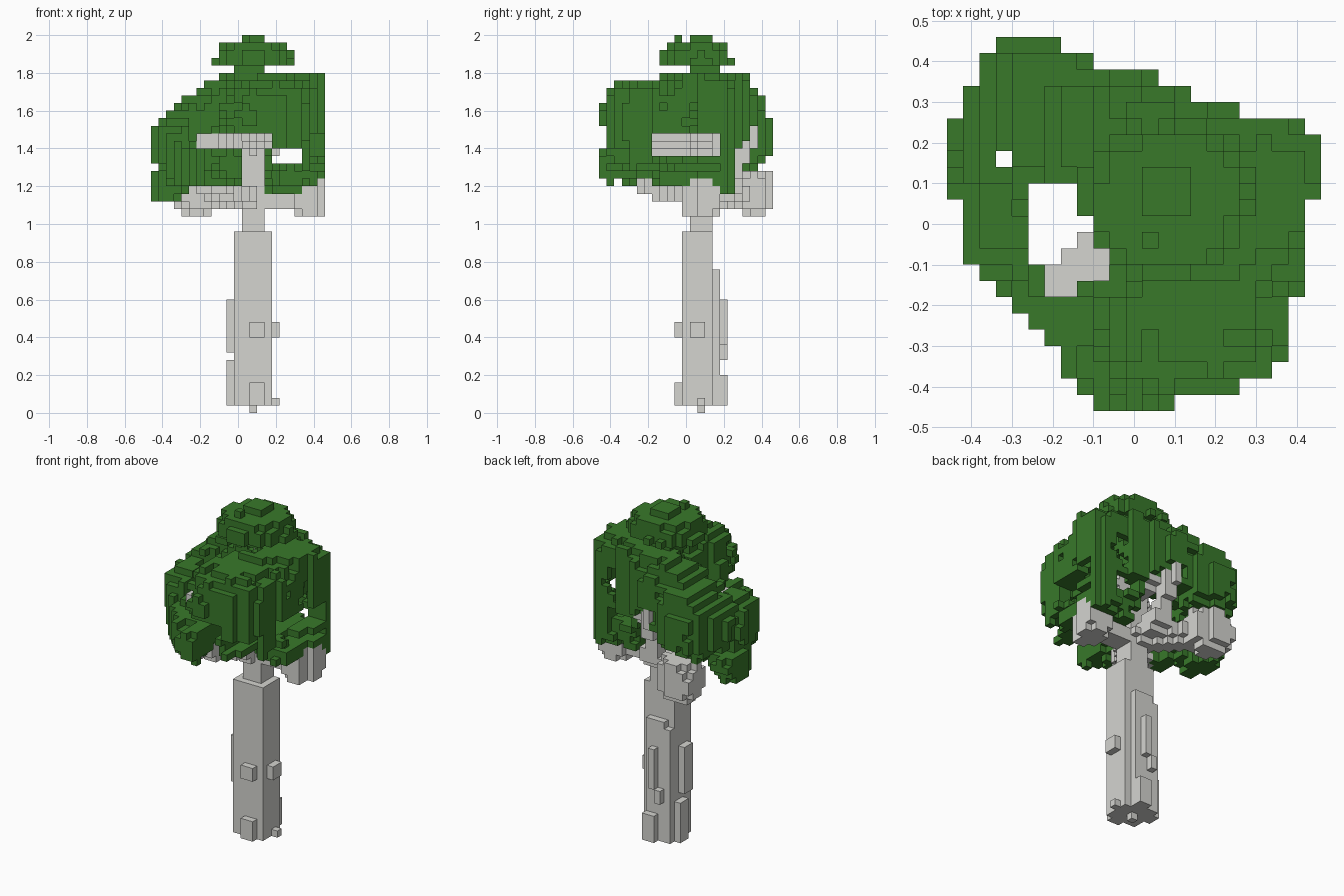
import bpy
import bmesh
import random
from mathutils import Vector

random.seed(4)
V = 0.04           # block size
NXY, NZ = 23, 50   # blocks across and up

if "Cube" in bpy.data.objects:
    bpy.data.objects.remove(bpy.data.objects["Cube"])


def material(name, rgb):
    m = bpy.data.materials.new(name)
    m.use_nodes = True
    m.diffuse_color = (*rgb, 1)
    m.node_tree.nodes["Principled BSDF"].inputs["Base Color"].default_value = (*rgb, 1)
    return m


bark = material("pale grey bark", (0.66, 0.66, 0.63))
leaf = material("leaf green", (0.04, 0.19, 0.023))

CELLS = {(i, j, k): Vector(((i - 11) * V, (j - 11) * V, (k + 0.5) * V))
         for i in range(NXY) for j in range(NXY) for k in range(NZ)}


def box(x0, x1, y0, y1, z0, z1):
    return {c for c, p in CELLS.items()
            if x0 < p.x < x1 and y0 < p.y < y1 and z0 < p.z < z1}


def blob(centre, radii, rough=0.0, hollow=0.0):
    """Ellipsoid of blocks with a lumpy rim and an optional empty core."""
    lumps, cells = {}, set()
    centre = Vector(centre)
    for c, p in CELLS.items():
        d = p - centre
        r = sum((a / b) ** 2 for a, b in zip(d, radii)) ** 0.5
        if hollow < r < 1 + 2 * rough:
            key = tuple(n // 2 for n in c)
            bump = lumps.setdefault(key, random.uniform(-rough, rough))
            if r < 1 + bump + random.uniform(-rough, rough) / 2:
                cells.add(c)
    return cells


def limb(a, b, r):
    """Straight branch of blocks from a to b."""
    a, b = Vector(a), Vector(b)
    axis = b - a
    cells = set()
    for c, p in CELLS.items():
        t = max(0, min(1, (p - a).dot(axis) / axis.length_squared))
        if (p - a - axis * t).length < r:
            cells.add(c)
    return cells


def inside(u, v, outline):
    hit = False
    for (a, b), (c, d) in zip(outline, outline[1:] + outline[:1]):
        if (b > v) != (d > v) and u < (c - a) * (v - b) / (d - b) + a:
            hit = not hit
    return hit


def build(name, cells, solid, mat):
    """Turn blocks into a mesh of their exposed faces."""
    bm = bmesh.new()
    verts = {}
    for c in sorted(cells):
        for ax in range(3):
            for side in (0, 1):
                n = list(c)
                n[ax] += 2 * side - 1
                if tuple(n) in solid:
                    continue
                loop = []
                for s, t in ((0, 0), (1, 0), (1, 1), (0, 1)):
                    q = list(c)
                    q[ax] += side
                    q[(ax + 1) % 3] += s
                    q[(ax + 2) % 3] += t
                    q = tuple(q)
                    if q not in verts:
                        verts[q] = bm.verts.new(((q[0] - 11.5) * V, (q[1] - 11.5) * V, q[2] * V))
                    loop.append(verts[q])
                bm.faces.new(loop if side else loop[::-1])
    mesh = bpy.data.meshes.new(name)
    bm.to_mesh(mesh)
    bm.free()
    mesh.materials.append(mat)
    bpy.context.collection.objects.link(bpy.data.objects.new(name, mesh))


# Outlines that bound the crown from above, the front and the side
PLAN = [(-.34, .46), (-.22, .46), (-.1, .4), (.02, .37), (.14, .32), (.38, .25), (.46, .22),
        (.46, .06), (.42, .05), (.42, -.18), (.38, -.2), (.38, -.34), (.22, -.41), (.02, -.46),
        (-.1, -.46), (-.25, -.24), (-.42, -.1), (-.46, .2), (-.42, .29), (-.38, .42)]
FRONT = [(.46, 1.8), (-.06, 1.8), (-.3, 1.66), (-.46, 1.51), (-.46, 1.12), (-.3, 1.12),
         (-.27, 1.2), (.1, 1.2), (.14, 1.16), (.46, 1.16)]
SIDE = [(-.38, 1.76), (-.14, 1.76), (-.13, 1.8), (.38, 1.83), (.42, 1.62), (.46, 1.5),
        (.46, 1.28), (.26, 1.2), (.2, 1.12), (0, 1.12), (-.04, 1.2), (-.38, 1.2),
        (-.46, 1.26), (-.46, 1.6)]

# Trunk: square column that narrows upward, with a back ridge and bark knobs
trunk = box(-0.02, 0.18, -0.02, 0.14, 0.04, 0.96) | box(0.02, 0.14, 0.12, 0.18, 0.04, 0.76)
trunk |= box(0.02, 0.14, 0.02, 0.14, 0.96, 1.48) | box(0.06, 0.1, 0.06, 0.1, 1.48, 1.8)
trunk |= box(0.06, 0.1, 0.06, 0.1, 0, 0.04)
for x0, x1, y0, y1, z0, z1 in (
        (-0.06, 0, 0.06, 0.14, 0.04, 0.28), (-0.06, 0, 0.02, 0.1, 0.32, 0.6),
        (0.06, 0.14, -0.06, 0, 0.04, 0.16), (0.06, 0.14, -0.06, 0, 0.4, 0.48),
        (0.16, 0.22, 0.06, 0.1, 0.04, 0.08), (0.16, 0.22, 0.02, 0.1, 0.4, 0.48),
        (0.06, 0.14, 0.16, 0.22, 0.04, 0.2), (0.02, 0.06, 0.16, 0.22, 0.28, 0.36),
        (0.06, 0.1, 0.16, 0.22, 0.36, 0.6), (-0.02, 0.04, 0.12, 0.18, 0.04, 0.72)):
    trunk |= box(x0, x1, y0, y1, z0, z1)

# Branches: lower forks with heavy ends, and a crossing of upper arms
branches = limb((0.08, 0.08, 1.12), (0.44, 0.08, 1.12), 0.055)
branches |= blob((0.39, 0.08, 1.13), (0.11, 0.11, 0.12))
branches |= limb((0.08, 0.08, 1.14), (-0.2, 0.36, 1.16), 0.065)
branches |= blob((-0.22, 0.37, 1.17), (0.14, 0.11, 0.13))
branches |= limb((0.08, 0.04, 1.14), (-0.1, -0.2, 1.2), 0.055)
branches |= limb((-0.06, -0.14, 1.16), (-0.22, -0.16, 1.22), 0.04)
for tip in ((-0.16, -0.14, 1.44), (0.08, -0.2, 1.42), (0.1, 0.24, 1.42), (0.2, 0.1, 1.42)):
    branches |= limb((0.08, 0.08, 1.42), tip, 0.055)
branches |= limb((0.04, 0.24, 1.2), (0, 0.34, 1.48), 0.04)
branches |= limb((0.08, 0.08, 1.12), (0.04, 0.26, 1.2), 0.06)
branches = {c for c in branches - trunk
            if CELLS[c].z > 1.04 and inside(CELLS[c].x, CELLS[c].y, PLAN)}
wood = trunk | branches

# Crown lobes: name, centre, radii, empty core
LOBES = (
    ("right_dome", (0.28, 0.1, 1.55), (0.25, 0.28, 0.29), 0.6),
    ("front_dome", (0.17, -0.2, 1.53), (0.27, 0.27, 0.26), 0.6),
    ("front_left_lobe", (-0.18, -0.18, 1.3), (0.2, 0.2, 0.13), 0.5),
    ("low_front_tuft", (-0.03, -0.36, 1.31), (0.11, 0.12, 0.09), 0),
    ("left_lobe", (-0.34, 0.02, 1.41), (0.13, 0.2, 0.14), 0),
    ("back_left_lobe", (-0.24, 0.28, 1.5), (0.24, 0.2, 0.22), 0.4),
    ("back_dome", (0.0, 0.22, 1.62), (0.24, 0.16, 0.2), 0.4),
    ("low_left_tuft", (-0.39, 0.1, 1.2), (0.12, 0.14, 0.1), 0),
    ("low_front_left_tuft", (-0.24, -0.14, 1.26), (0.14, 0.14, 0.1), 0),
    ("low_right_tuft", (0.31, 0.04, 1.24), (0.18, 0.22, 0.1), 0),
    ("back_right_hanger", (0.4, 0.21, 1.3), (0.08, 0.06, 0.2), 0),
)

# Openings that let branches and daylight show through
gaps = box(-0.26, -0.1, -0.1, 0.1, 1, 2) | box(-0.1, -0.02, -0.18, -0.06, 1.48, 2)
gaps |= box(-0.1, -0.06, -0.06, -0.02, 1, 2) | box(-0.34, -0.3, 0.14, 0.18, 1, 2)
gaps |= box(-0.18, 0.18, -0.5, 0.08, 1.38, 1.48) | box(0.02, 0.14, -0.5, 0.08, 1.2, 1.38)
gaps |= box(0.18, 0.34, -0.5, 0.5, 1.32, 1.4) | box(0.08, 0.5, -0.18, 0.18, 1.36, 1.48)
gaps |= box(-0.1, 0.3, 0.26, 0.5, 1, 1.4) | box(0.3, 0.5, -0.06, 0.18, 1.28, 1.34)

crown = {}
taken = wood | gaps
for name, centre, radii, core in LOBES:
    cells = {c for c in blob(centre, radii, 0.13, core) - taken
             if inside(CELLS[c].x, CELLS[c].y, PLAN)
             and inside(CELLS[c].x, CELLS[c].z, FRONT)
             and inside(CELLS[c].y, CELLS[c].z, SIDE)}
    crown[name] = cells
    taken |= cells

# Top cap of leaves on a short neck
cap = blob((0.08, 0.06, 1.86), (0.21, 0.19, 0.14), 0.04) & box(-1, 1, -1, 1, 1.84, 1.96)
cap |= box(0.02, 0.14, 0.02, 0.14, 1.96, 2) | box(-0.02, 0.14, 0, 0.18, 1.76, 1.84)
cap |= box(-0.14, -0.1, 0, 0.1, 1.84, 1.88) | box(0.02, 0.06, -0.06, -0.02, 1.92, 2)
crown["top_cap"] = cap - wood - set().union(*crown.values())

solid = wood.union(*crown.values())
build("trunk", trunk, solid, bark)
build("branches", branches, solid, bark)
for name, cells in crown.items():
    build(name, cells, solid, leaf)
